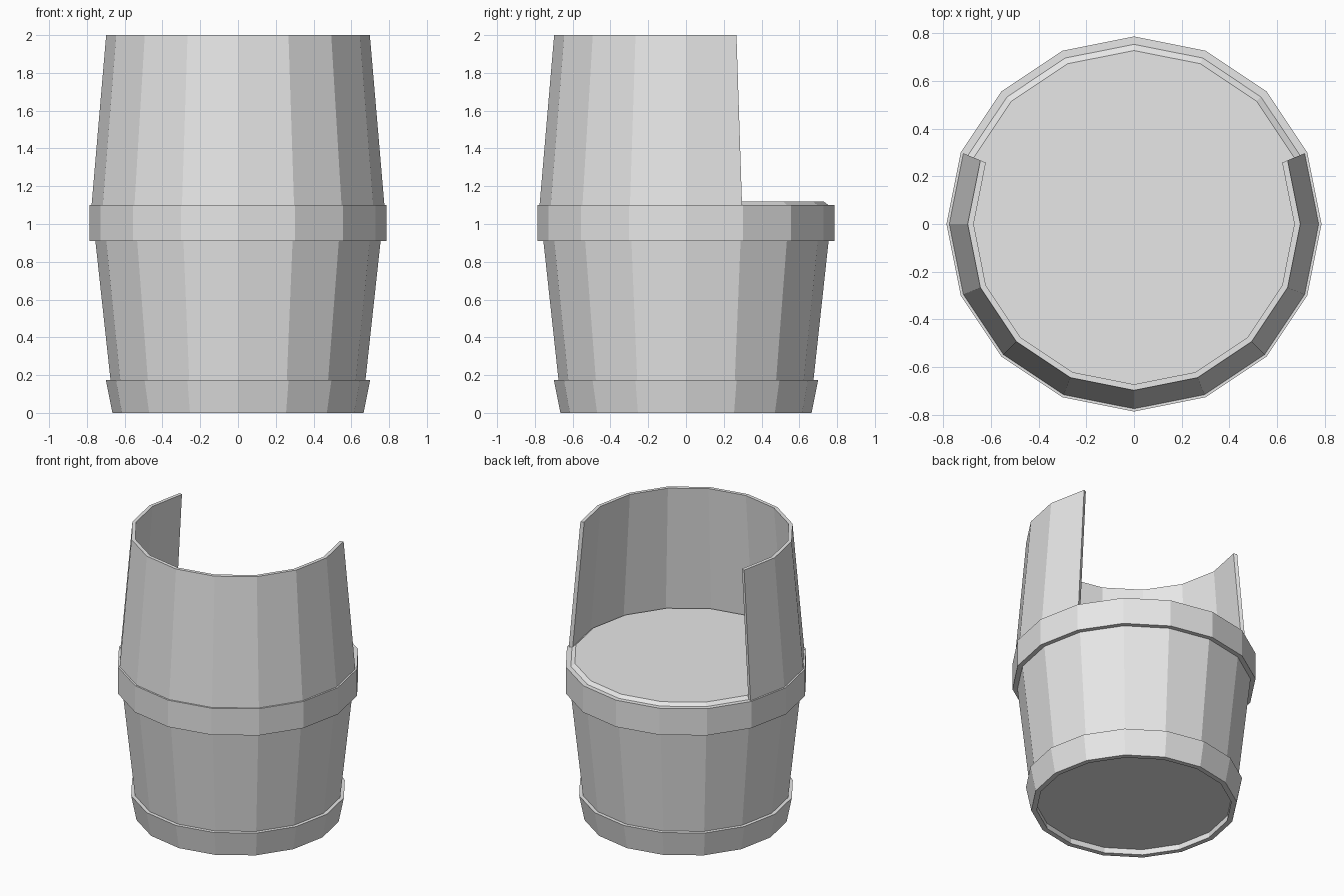
import bpy
from math import sin, cos, tau, pi

cube = bpy.data.objects.get("Cube")
if cube:
    bpy.data.objects.remove(cube, do_unlink=True)

SIDES = 16

grey = bpy.data.materials.new("plain_grey")
grey.use_nodes = True
colour = (0.8, 0.8, 0.8, 1)
grey.diffuse_color = colour
grey.node_tree.nodes["Principled BSDF"].inputs["Base Color"].default_value = colour


def lathe(name, profile, first=0, steps=SIDES, closed=True):
    """Turn a (radius, z) profile, listed from the bottom up the outside, about z.
    A closed profile is a ring; an open one gets flat caps at both ends."""
    full = steps == SIDES
    columns = steps if full else steps + 1
    n = len(profile)
    verts = []
    for i in range(columns):
        a = (first + i) * tau / SIDES
        verts += [(r * cos(a), r * sin(a), z) for r, z in profile]
    faces = []
    for i in range(steps):
        a, b = i * n, (i + 1) % columns * n
        for j in range(n if closed else n - 1):
            k = (j + 1) % n
            faces.append((a + j, b + j, b + k, a + k))
    if not closed:
        faces.append([i * n for i in reversed(range(columns))])
        faces.append([i * n + n - 1 for i in range(columns)])
    elif not full:
        last = (columns - 1) * n
        faces.append(list(range(n)))
        faces.append([last + j for j in reversed(range(n))])
    mesh = bpy.data.meshes.new(name)
    mesh.from_pydata(verts, [], faces)
    mesh.materials.append(grey)
    obj = bpy.data.objects.new(name, mesh)
    bpy.context.collection.objects.link(obj)
    return obj


# Solid lower barrel, with its base set up inside the bottom hoop
lathe("barrel_body", [(0.63, 0.04), (0.66, 0.04), (0.675, 0.175), (0.755, 0.91),
                      (0.755, 1.0)], closed=False)

# Hoops
lathe("bottom_hoop", [(0.63, 0), (0.665, 0), (0.70, 0.175), (0.64, 0.175)])
lathe("middle_hoop", [(0.74, 0.91), (0.787, 0.91), (0.787, 1.10), (0.74, 1.10)])

# Seat with a bevelled rim
lathe("seat", [(0.754, 1.0), (0.754, 1.10), (0.728, 1.12)], closed=False)

# Thin curved backrest, open toward +y
lathe("backrest", [(0.75, 1.09), (0.776, 1.09), (0.698, 2.0), (0.673, 2.0)],
      first=7, steps=10)
